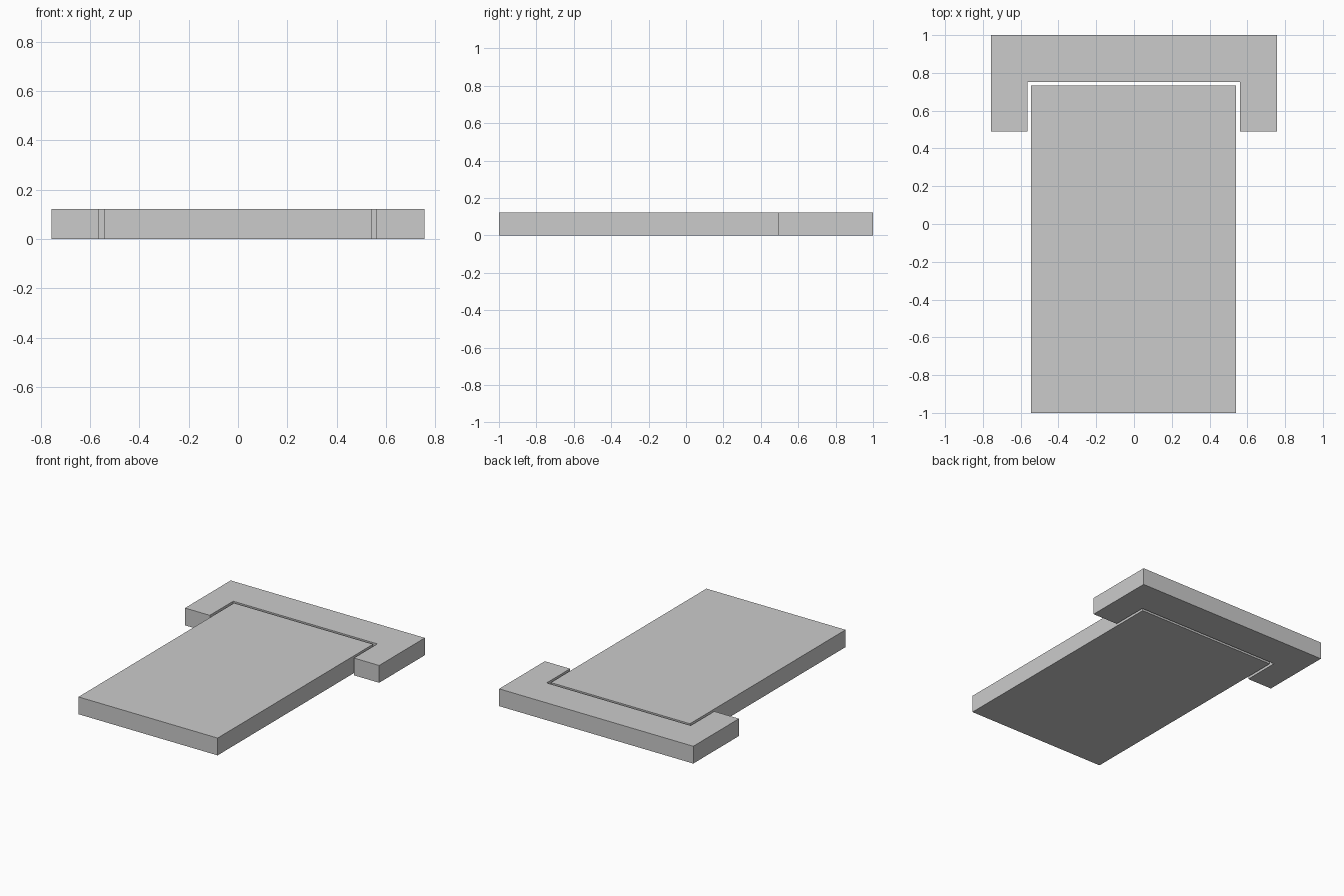
import bpy
import bmesh

if "Cube" in bpy.data.objects:
    bpy.data.objects.remove(bpy.data.objects["Cube"])

HEIGHT = 0.122


def extruded_plate(name, outline):
    """Solid plate from a flat outline, standing on z = 0."""
    bm = bmesh.new()
    face = bm.faces.new([bm.verts.new((x, y, 0)) for x, y in outline])
    result = bmesh.ops.extrude_face_region(bm, geom=[face])
    top = [v for v in result["geom"] if isinstance(v, bmesh.types.BMVert)]
    bmesh.ops.translate(bm, verts=top, vec=(0, 0, HEIGHT))
    bmesh.ops.recalc_face_normals(bm, faces=bm.faces)
    mesh = bpy.data.meshes.new(name)
    bm.to_mesh(mesh)
    bm.free()
    obj = bpy.data.objects.new(name, mesh)
    bpy.context.collection.objects.link(obj)
    return obj


# Long rectangular slab
extruded_plate("main_slab", [(-0.544, -1), (0.541, -1), (0.541, 0.733), (-0.544, 0.733)])

# U-shaped surround, separated from the slab by a narrow gap
extruded_plate("end_bracket", [
    (-0.757, 1), (-0.757, 0.491), (-0.564, 0.491), (-0.564, 0.752),
    (0.56, 0.752), (0.56, 0.491), (0.757, 0.491), (0.757, 1),
])
